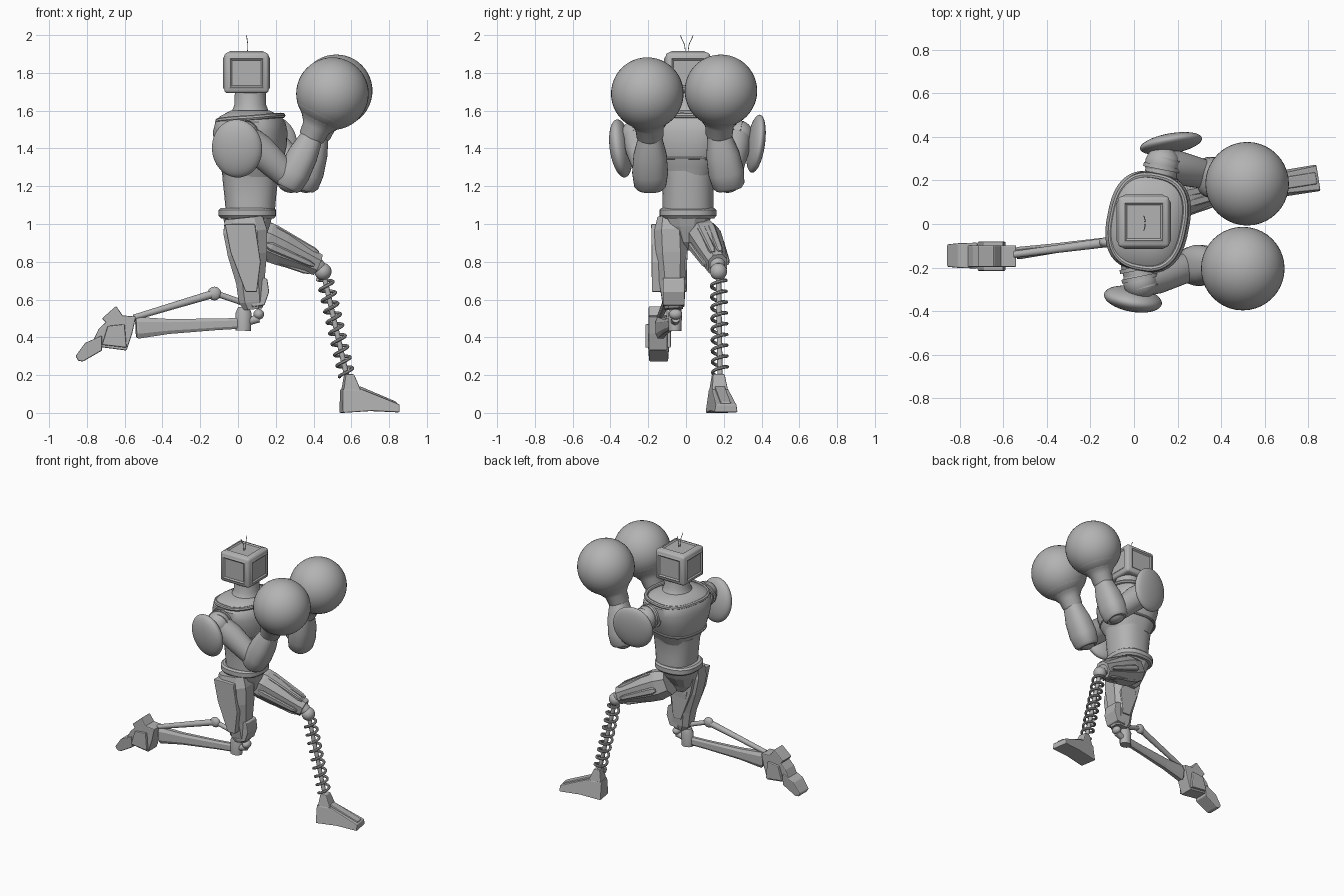
import bpy, bmesh, math
from mathutils import Vector, Matrix

if "Cube" in bpy.data.objects:
    bpy.data.objects.remove(bpy.data.objects["Cube"])

grey = bpy.data.materials.new("plain_grey")
grey.use_nodes = True
grey.diffuse_color = (0.45, 0.45, 0.45, 1)
grey.node_tree.nodes["Principled BSDF"].inputs["Base Color"].default_value = (0.45, 0.45, 0.45, 1)


def finish(name, bm, smooth=True, bevel=0):
    """Turn a bmesh into a finished object."""
    bmesh.ops.recalc_face_normals(bm, faces=bm.faces)
    mesh = bpy.data.meshes.new(name)
    bm.to_mesh(mesh)
    bm.free()
    mesh.materials.append(grey)
    ob = bpy.data.objects.new(name, mesh)
    bpy.context.collection.objects.link(ob)
    if bevel:
        mod = ob.modifiers.new("bevel", 'BEVEL')
        mod.width, mod.segments = bevel, 2
    if smooth:
        bpy.ops.object.select_all(action='DESELECT')
        ob.select_set(True)
        bpy.context.view_layer.objects.active = ob
        bpy.ops.object.shade_smooth_by_angle(angle=math.radians(35))
    return ob


def frame(p0, p1):
    """Axes with z along the part and y kept close to the world y."""
    z = (Vector(p1) - Vector(p0)).normalized()
    x = Vector((0, 1, 0)).cross(z).normalized()
    return x, z.cross(x), z


def limb(name, p0, p1, stations, sides=32, power=2.0, smooth=True, turn=0.0):
    """Loft superellipse sections; station = (t, rx, ry[, offset x, offset y])."""
    p0, p1 = Vector(p0), Vector(p1)
    ax, ay, _ = frame(p0, p1)
    bm = bmesh.new()
    rings = []
    for t, rx, ry, *off in stations:
        ox, oy = off or (0, 0)
        ring = []
        for i in range(sides):
            a = 2 * math.pi * (i + 0.5) / sides
            c, s = math.cos(a), math.sin(a)
            u = math.copysign(abs(c) ** (2 / power), c) * rx
            v = math.copysign(abs(s) ** (2 / power), s) * ry
            u, v = u * math.cos(turn) - v * math.sin(turn), u * math.sin(turn) + v * math.cos(turn)
            ring.append(bm.verts.new(p0.lerp(p1, t) + ax * (u + ox) + ay * (v + oy)))
        rings.append(ring)
    for a, b in zip(rings, rings[1:]):
        for i in range(sides):
            j = (i + 1) % sides
            bm.faces.new((a[i], a[j], b[j], b[i]))
    bm.faces.new(rings[0])
    bm.faces.new(rings[-1])
    return finish(name, bm, smooth)


def rod(name, p0, p1, r0, r1=None, sides=16):
    return limb(name, p0, p1, [(0, r0, r0), (1, r1 or r0, r1 or r0)], sides)


def ball(name, at, size, rot=None):
    bm = bmesh.new()
    bmesh.ops.create_uvsphere(bm, u_segments=40, v_segments=24, radius=1)
    m = Matrix.Translation(at) @ (rot or Matrix()) @ Matrix.Diagonal((*size, 1))
    bmesh.ops.transform(bm, matrix=m, verts=bm.verts)
    return finish(name, bm)


def prism(name, profile, y, width, yaw=0, pivot=(0, 0, 0), bevel=0.006, top=1.0):
    """Extrude an (x, z) profile along y; top narrows the highest points."""
    bm = bmesh.new()
    hi, lo = max(p[1] for p in profile), min(p[1] for p in profile)
    ends = []
    for s in (-0.5, 0.5):
        ends.append([bm.verts.new((x, y + s * width * (1 + (top - 1) * (z - lo) / (hi - lo)), z))
                     for x, z in profile])
        bm.faces.new(ends[-1])
    n = len(profile)
    for i in range(n):
        j = (i + 1) % n
        bm.faces.new((ends[0][i], ends[0][j], ends[1][j], ends[1][i]))
    bmesh.ops.rotate(bm, cent=pivot, matrix=Matrix.Rotation(yaw, 3, 'Z'), verts=bm.verts)
    return finish(name, bm, False, bevel)


def tube(name, points, radius, closed=False):
    cu = bpy.data.curves.new(name, 'CURVE')
    cu.dimensions, cu.bevel_depth, cu.bevel_resolution = '3D', radius, 2
    cu.use_fill_caps = True
    sp = cu.splines.new('POLY')
    sp.points.add(len(points) - 1)
    for p, q in zip(sp.points, points):
        p.co = (*q, 1)
    sp.use_cyclic_u = closed
    cu.materials.append(grey)
    ob = bpy.data.objects.new(name, cu)
    bpy.context.collection.objects.link(ob)
    bpy.ops.object.select_all(action='DESELECT')
    ob.select_set(True)
    bpy.context.view_layer.objects.active = ob
    bpy.ops.object.convert(target='MESH')
    bpy.ops.object.shade_smooth_by_angle(angle=math.radians(40))


# Head: rounded box with stepped side panels, and two antennae
bm = bmesh.new()
bmesh.ops.create_cube(bm, size=1)
bmesh.ops.transform(bm, matrix=Matrix.Translation((0.045, 0.01, 1.8)) @ Matrix.Diagonal((0.235, 0.235, 0.215, 1)),
                    verts=bm.verts)
bm.normal_update()
walls = [f for f in bm.faces if abs(f.normal.z) < 0.5]
bmesh.ops.bevel(bm, geom=list(bm.edges), offset=0.018, segments=3, affect='EDGES', profile=0.5)
bm.normal_update()
walls = [f for f in bm.faces if f.calc_area() > 0.02 and f.normal.z > -0.5]
bmesh.ops.inset_individual(bm, faces=walls, thickness=0.02, depth=0.008)
bmesh.ops.inset_individual(bm, faces=walls, thickness=0.012, depth=-0.008)
finish("head", bm)
for s in (-1, 1):
    tube("antenna", [(0.05, 0.004 + s * 0.005, 1.9), (0.052, 0.004 + s * 0.012, 1.95),
                     (0.045, 0.004 + s * 0.034, 1.998)], 0.002)

# Torso: neck, twisted chest with a collar rim, abdomen and belt
twist = math.radians(-11)
up = ((0.065, 0.01, 0), (0.065, 0.01, 1))
limb("neck", *up, [(1.56, 0.12, 0.14), (1.59, 0.1, 0.11), (1.63, 0.085, 0.088), (1.7, 0.082, 0.085)])
limb("chest", *up, [(1.25, 0.14, 0.14), (1.3, 0.155, 0.165), (1.34, 0.172, 0.185), (1.42, 0.188, 0.215),
                    (1.49, 0.19, 0.232), (1.54, 0.178, 0.228), (1.57, 0.155, 0.2), (1.6, 0.1, 0.12)],
     40, 2.6, turn=twist)
for name, z, rx, ry, r in (("collar_rim", 1.56, 0.165, 0.213, 0.014), ("chest_seam", 1.335, 0.17, 0.183, 0.008)):
    ring = []
    for i in range(48):
        a = math.tau * i / 48
        c, s = math.cos(a), math.sin(a)
        ring.append(Matrix.Rotation(twist, 3, 'Z') @ Vector((math.copysign(abs(c) ** 0.77, c) * rx,
                    math.copysign(abs(s) ** 0.77, s) * ry, 0)) + Vector((0.065, 0.01, z + 0.015 * c)))
    tube(name, ring, r, True)
limb("abdomen", *up, [(1.06, 0.13, 0.135), (1.15, 0.138, 0.135), (1.24, 0.148, 0.14), (1.28, 0.15, 0.15)],
     power=2.4)
limb("belt", (0.05, 0.01, 1.03), (0.05, 0.01, 1.085),
     [(0, 0.14, 0.14), (0.25, 0.153, 0.152), (0.8, 0.153, 0.152), (1, 0.14, 0.14)], power=2.4)
limb("pelvis", (0.05, 0.005, 0.86), (0.05, 0.005, 1.04),
     [(0, 0.045, 0.03), (0.25, 0.09, 0.05), (0.7, 0.12, 0.11), (1, 0.135, 0.135)], 12, 2.4, False)

# Arms: shoulder, shell, upper arm, forearm, cuff and glove
for side, sh, el, wr, gl, shell in (
        ("right", (0.03, -0.265, 1.47), (0.28, -0.19, 1.235), (0.39, -0.19, 1.46), (0.5, -0.205, 1.69), (-0.005, -0.345, 1.4)),
        ("left", (0.13, 0.275, 1.47), (0.36, 0.22, 1.235), (0.42, 0.175, 1.47), (0.52, 0.185, 1.705), (0.17, 0.37, 1.425))):
    s = -1 if side == "right" else 1
    sh, el, wr, gl = map(Vector, (sh, el, wr, gl))
    inner = sh - Vector((0.02, s * 0.1, 0))
    ball(side + "_shoulder", sh, (0.08, 0.08, 0.08))
    rod(side + "_shoulder_drum", inner, sh + Vector((0.01, s * 0.03, 0)), 0.075, sides=28)
    for k in (0.3, 0.75):
        a = inner.lerp(sh, k)
        rod(side + "_shoulder_band", a, a + (sh - inner) * 0.18, 0.085, sides=28)
    limb(side + "_upper_arm", sh, el, [(0, 0.07, 0.07), (0.3, 0.085, 0.078), (0.7, 0.075, 0.07), (1, 0.065, 0.065)])
    tilt = Matrix.Rotation(s * math.radians(10), 4, 'Z') @ Matrix.Rotation(-s * math.radians(8), 4, 'X')
    if s < 0:
        ball(side + "_shoulder_shell", shell, (0.135, 0.055, 0.155), tilt)
    else:
        ball(side + "_shoulder_shell", shell, (0.145, 0.042, 0.155), tilt)
    ball(side + "_elbow", el, (0.075, 0.075, 0.07))
    limb(side + "_forearm", el - (wr - el) * 0.2, wr,
         [(0, 0.06, 0.07), (0.06, 0.075, 0.085), (0.3, 0.085, 0.095), (0.65, 0.08, 0.088), (0.9, 0.066, 0.07),
          (1, 0.06, 0.064)], power=2.4)
    limb(side + "_cuff", wr - (gl - wr) * 0.05, gl,
         [(0, 0.06, 0.062), (0.06, 0.07, 0.071), (0.25, 0.075, 0.076), (0.38, 0.1, 0.1), (0.55, 0.15, 0.15), (0.7, 0.165, 0.165)])
    ball(side + "_glove", gl, (0.192, 0.192, 0.192))

# Front leg: faceted thigh with ribs, ball knee, sprung shin and foot
hip, knee, ankle = Vector((0.07, 0.085, 0.945)), Vector((0.42, 0.168, 0.785)), Vector((0.575, 0.18, 0.2))
limb("left_thigh", hip, knee, [(0, 0.09, 0.085), (0.2, 0.108, 0.09), (0.45, 0.1, 0.082), (0.8, 0.075, 0.065),
                               (1, 0.062, 0.055)], 8, 2.3, False)
tx, ty, tz = frame(hip, knee)
for u, v in ((-0.8, 0.3), (-0.8, -0.3), (0.15, 0.85), (0.15, -0.85), (0.75, -0.3), (0.75, 0.3)):
    limb("left_thigh_rib", hip.lerp(knee, 0.2) + tx * u * 0.1 + ty * v * 0.09,
         hip.lerp(knee, 0.93) + tx * u * 0.075 + ty * v * 0.065,
         [(0, 0.012, 0.015), (0.1, 0.024, 0.022), (0.9, 0.016, 0.018), (1, 0.008, 0.012)], 8, 4, False)
ball("left_knee", (0.45, 0.172, 0.748), (0.045, 0.045, 0.045))
rod("left_knee_socket", knee - tz * 0.03, (0.44, 0.17, 0.765), 0.05, 0.035)
rod("shin_rod", (0.45, 0.172, 0.75), ankle, 0.014)
sx, sy, sz = frame((0.45, 0.172, 0.75), ankle)
start, coil = Vector((0.458, 0.173, 0.715)), []
for i in range(9 * 20 + 1):
    a = math.tau * i / 20
    coil.append(start.lerp(ankle, i / 180) + (sx * math.cos(a) + sy * math.sin(a)) * 0.039)
tube("shin_spring", coil, 0.009)
yaw = dict(yaw=math.radians(9), pivot=(0.58, 0.175, 0))
prism("left_foot", [(0.545, 0), (0.545, 0.125), (0.65, 0.125), (0.85, 0.045), (0.85, 0.003), (0.7, 0.01)],
      0.17, 0.125, top=0.72, **yaw)
prism("left_foot_ridge", [(0.6, 0.1), (0.64, 0.142), (0.84, 0.058), (0.84, 0.03)], 0.17, 0.055, **yaw)
prism("left_ankle", [(0.55, 0.11), (0.565, 0.205), (0.61, 0.205), (0.645, 0.12)], 0.17, 0.09, top=0.7, **yaw)

# Rear leg: angular thigh, plates and knee hinge
limb("right_thigh", (0.03, -0.085, 1.035), (0.08, -0.065, 0.55),
     [(0, 0.105, 0.07), (0.15, 0.122, 0.09), (0.4, 0.11, 0.09), (0.7, 0.08, 0.075), (0.92, 0.075, 0.062), (1, 0.05, 0.05)],
     8, 3, False)
prism("thigh_side_plate", [(-0.07, 1.0), (0.09, 1.0), (0.12, 0.8), (0.1, 0.64), (0.04, 0.64), (-0.04, 0.85)],
      -0.088, 0.185, top=1.04)
prism("knee_pad", [(0.09, 0.73), (0.155, 0.71), (0.165, 0.64), (0.14, 0.57), (0.07, 0.56)], -0.065, 0.115)
ball("knee_pin", (0.11, -0.055, 0.522), (0.028, 0.035, 0.028))
limb("knee_hinge", (0.028, -0.058, 0.435), (0.03, -0.058, 0.56), [(0, 0.042, 0.035), (0.75, 0.044, 0.038), (1, 0.03, 0.03)], 12)
rod("knee_link", (0.02, -0.06, 0.475), (0.11, -0.055, 0.5), 0.022)

# Rear shin: lower beam widening to the ankle, and a jointed upper rod
limb("shin_beam", (0.03, -0.06, 0.475), (-0.54, -0.135, 0.45),
     [(0, 0.03, 0.02), (0.25, 0.032, 0.02), (0.7, 0.042, 0.024), (0.98, 0.06, 0.03), (1, 0.05, 0.026)], 8, 3, False)
rod("strut_upper", (0.05, -0.06, 0.575), (-0.125, -0.085, 0.635), 0.016)
ball("strut_joint", (-0.125, -0.085, 0.632), (0.036, 0.024, 0.036))
rod("strut_lower", (-0.125, -0.085, 0.632), (-0.55, -0.14, 0.505), 0.022, 0.016)

# Rear foot: overlapping wedge plates
prism("right_foot", [(-0.54, 0.51), (-0.66, 0.52), (-0.74, 0.44), (-0.78, 0.355), (-0.59, 0.33), (-0.56, 0.42)], -0.148, 0.1)
prism("right_heel", [(-0.6, 0.47), (-0.69, 0.46), (-0.72, 0.36), (-0.59, 0.345)], -0.148, 0.135)
prism("right_toe", [(-0.72, 0.41), (-0.81, 0.37), (-0.86, 0.3), (-0.845, 0.275), (-0.82, 0.272), (-0.72, 0.33)], -0.145, 0.1, top=1.2)
prism("right_foot_fin", [(-0.72, 0.5), (-0.645, 0.566), (-0.6, 0.5), (-0.66, 0.43)], -0.148, 0.1)
